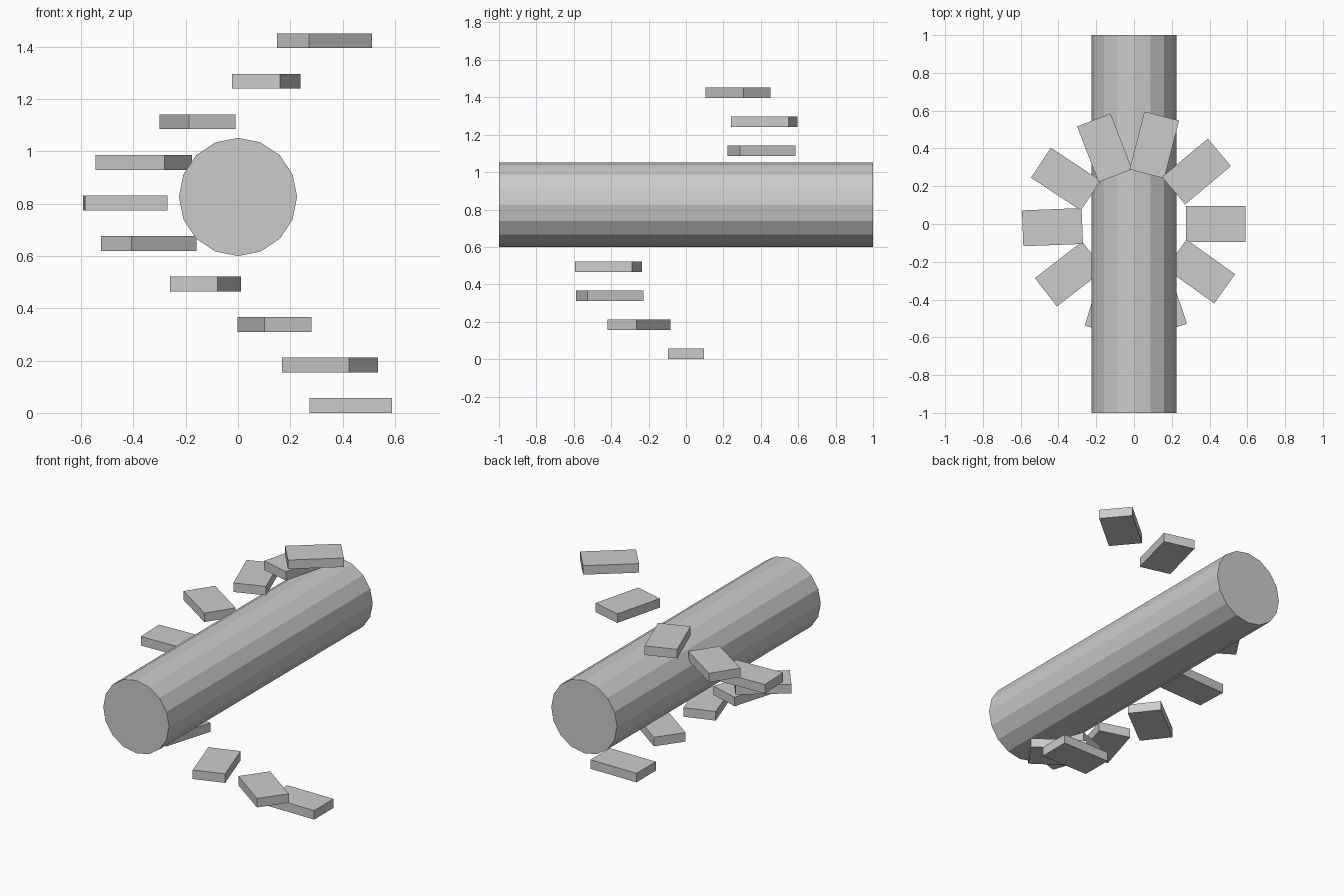
import bpy
from math import radians, cos, sin, pi

if "Cube" in bpy.data.objects:
    bpy.data.objects.remove(bpy.data.objects["Cube"])

STEPS = 10
SWEEP = radians(-320)      # total turn, clockwise from above
RISE = 0.155
STEP_SIZE = (0.316, 0.19, 0.056)
STEP_RADIUS = 0.432

# Horizontal 16-sided column lying along y
bpy.ops.mesh.primitive_cylinder_add(vertices=16, radius=0.226, depth=2,
                                    location=(0, 0, 0.826), rotation=(pi / 2, 0, 0))
bpy.context.object.name = "column"

# Floating treads winding up in a spiral
for i in range(STEPS):
    a = SWEEP * i / (STEPS - 1)
    bpy.ops.mesh.primitive_cube_add(
        size=1,
        location=(STEP_RADIUS * cos(a), STEP_RADIUS * sin(a), STEP_SIZE[2] / 2 + RISE * i),
        rotation=(0, 0, a))
    step = bpy.context.object
    step.name = f"step_{i + 1}"
    step.scale = STEP_SIZE
